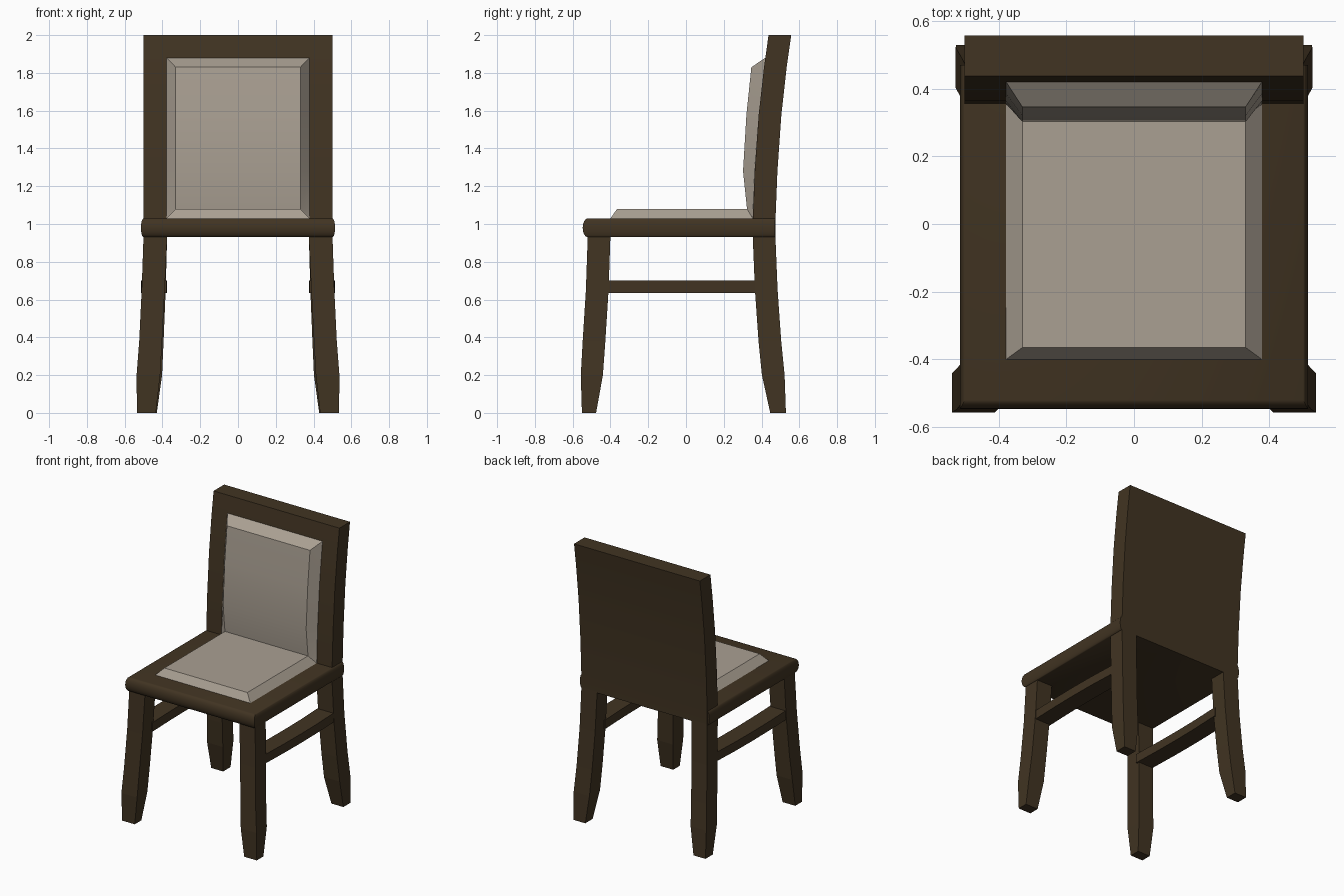
import bpy, bmesh, math

if "Cube" in bpy.data.objects:
    bpy.data.objects.remove(bpy.data.objects["Cube"])


def material(name, rgb):
    m = bpy.data.materials.new(name)
    m.diffuse_color = (*rgb, 1)
    m.use_nodes = True
    m.node_tree.nodes["Principled BSDF"].inputs["Base Color"].default_value = m.diffuse_color
    return m


wood = material("dark wood", (0.053, 0.034, 0.016))
fabric = material("beige fabric", (0.40, 0.35, 0.29))


def loft(name, rings, mat, mirror=False, smooth=0):
    """Skin a list of equal-length closed rings and cap both ends."""
    bm = bmesh.new()
    loops = [[bm.verts.new(p) for p in ring] for ring in rings]
    n = len(loops[0])
    for a, b in zip(loops, loops[1:]):
        for i in range(n):
            j = (i + 1) % n
            bm.faces.new((a[i], a[j], b[j], b[i]))
    bm.faces.new(loops[0][::-1])
    bm.faces.new(loops[-1])
    bmesh.ops.remove_doubles(bm, verts=bm.verts, dist=1e-5)
    bmesh.ops.recalc_face_normals(bm, faces=bm.faces)
    me = bpy.data.meshes.new(name)
    bm.to_mesh(me)
    bm.free()
    me.materials.append(mat)
    ob = bpy.data.objects.new(name, me)
    bpy.context.collection.objects.link(ob)
    if mirror:
        ob.modifiers.new("Mirror", 'MIRROR')
    if smooth:
        bpy.ops.object.select_all(action='DESELECT')
        bpy.context.view_layer.objects.active = ob
        ob.select_set(True)
        bpy.ops.object.shade_smooth_by_angle(angle=math.radians(smooth))
    return ob


def rect(z, x0, x1, y0, y1):
    return [(x0, y0, z), (x1, y0, z), (x1, y1, z), (x0, y1, z)]


# Seat board with rounded front and side edges
seat_rings = []
for k in range(9):
    t = math.pi * k / 8
    bulge = math.sin(t)
    z = 0.98 - 0.05 * math.cos(t)
    x = 0.5 + 0.014 * bulge
    seat_rings.append(rect(z, -x, x, -0.52 - 0.027 * bulge, 0.47))
loft("seat", seat_rings, wood, smooth=40)

# Curved solid backrest
back_curve = [(0.93, 0.353), (1.03, 0.354), (1.28, 0.364), (1.58, 0.385),
              (1.83, 0.413), (2.0, 0.437)]
loft("backrest", [rect(z, -0.5, 0.5, y, y + 0.12) for z, y in back_curve], wood, smooth=30)

# Legs: flared, tapered at the feet
loft("front_leg", [rect(0.94, 0.375, 0.5, -0.52, -0.40),
                   rect(0.65, 0.388, 0.51, -0.53, -0.41),
                   rect(0.38, 0.402, 0.523, -0.547, -0.427),
                   rect(0.20, 0.412, 0.537, -0.557, -0.44),
                   rect(0.0, 0.435, 0.535, -0.551, -0.476)], wood, True)
loft("rear_leg", [rect(0.94, 0.375, 0.5, 0.353, 0.473),
                  rect(0.65, 0.383, 0.506, 0.365, 0.485),
                  rect(0.38, 0.394, 0.517, 0.384, 0.504),
                  rect(0.20, 0.402, 0.527, 0.402, 0.522),
                  rect(0.0, 0.43, 0.525, 0.446, 0.529)], wood, True)

# Side stretchers, as wide as the legs and bowed slightly outward
bow = [(-0.43, 0.378), (-0.2, 0.385), (-0.02, 0.387), (0.16, 0.385), (0.385, 0.376)]
loft("side_stretcher", [[(x, y, 0.635), (x + 0.127, y, 0.635),
                         (x + 0.127, y, 0.70), (x, y, 0.70)] for y, x in bow],
     wood, True, 30)

# Seat cushion
loft("seat_cushion", [rect(1.025, -0.378, 0.378, -0.40, 0.36),
                      rect(1.03, -0.378, 0.378, -0.40, 0.36),
                      rect(1.08, -0.33, 0.33, -0.365, 0.36)], fabric)

# Back cushion: bevelled pad following the backrest (z, base y, raised y)
pad = [(1.03, 0.353, 0.353), (1.08, 0.355, 0.323), (1.28, 0.363, 0.302),
       (1.58, 0.385, 0.32), (1.83, 0.413, 0.346), (1.88, 0.42, 0.42)]
pad_rings = []
for z, base, front in pad:
    inner = 0.378 if base == front else 0.33
    pad_rings.append([(-0.378, base, z), (-inner, front, z), (inner, front, z),
                      (0.378, base, z), (0.378, base + 0.02, z), (-0.378, base + 0.02, z)])
loft("back_cushion", pad_rings, fabric, smooth=22)
